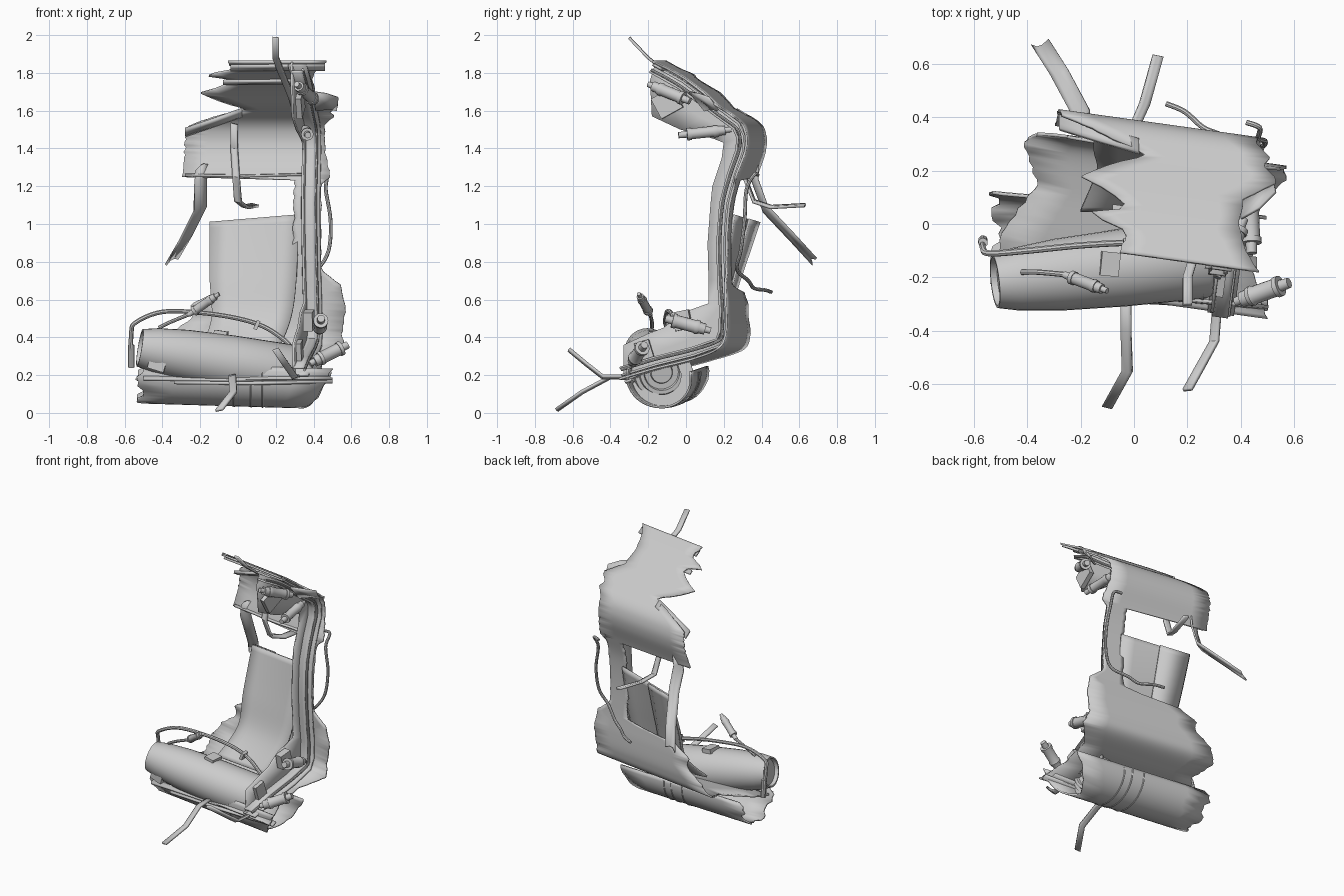
import bpy, bmesh, math, random
from mathutils import Vector

if "Cube" in bpy.data.objects:
    bpy.data.objects.remove(bpy.data.objects["Cube"])
random.seed(4)
SK = -0.14  # whole section is yawed a little

def finish(ob, thick=0.0):
    bpy.ops.object.select_all(action='DESELECT')
    ob.select_set(True)
    bpy.context.view_layer.objects.active = ob
    if thick:
        m = ob.modifiers.new("thickness", 'SOLIDIFY')
        m.thickness = thick
        m.offset = 0
    bpy.ops.object.shade_smooth_by_angle(angle=math.radians(35))
    return ob

def grid(name, rows, thick=0.012):
    n = len(rows[0])
    verts = [tuple(p) for r in rows for p in r]
    faces = [(i*n+j, i*n+j+1, (i+1)*n+j+1, (i+1)*n+j)
             for i in range(len(rows)-1) for j in range(n-1)]
    me = bpy.data.meshes.new(name)
    me.from_pydata(verts, [], faces)
    ob = bpy.data.objects.new(name, me)
    bpy.context.collection.objects.link(ob)
    return finish(ob, thick)

def spline(pts, k=6):
    pts = [Vector(p) for p in pts]
    out = []
    for i in range(len(pts)-1):
        p0, p1, p2, p3 = pts[max(i-1, 0)], pts[i], pts[i+1], pts[min(i+2, len(pts)-1)]
        for s in range(k):
            t = s/k
            out.append(0.5*((2*p1)+(p2-p0)*t+(2*p0-5*p1+4*p2-p3)*t*t+(3*p1-p0-3*p2+p3)*t**3))
    return out+[pts[-1]]

def ribbon(name, pts, w, wdir=(1, 0.0, 0), t=0.012, k=1, channel=0.0):
    d = Vector(wdir).normalized()*w/2
    up = Vector((0, -channel, channel))
    return grid(name, [[p-d, p-d*0.3+up, p+d*0.3+up, p+d] for p in spline(pts, k)], t)

def pipe(name, pts, r):
    cu = bpy.data.curves.new(name, 'CURVE')
    cu.dimensions = '3D'
    cu.bevel_depth, cu.bevel_resolution, cu.use_fill_caps = r, 2, True
    sp = cu.splines.new('POLY')
    q = spline(pts, 5)
    sp.points.add(len(q)-1)
    for a, p in zip(sp.points, q):
        a.co = (*p, 1)
    ob = bpy.data.objects.new(name, cu)
    bpy.context.collection.objects.link(ob)
    bpy.ops.object.select_all(action='DESELECT')
    ob.select_set(True)
    bpy.context.view_layer.objects.active = ob
    bpy.ops.object.convert(target='MESH')
    return finish(bpy.context.object)

def lathe(name, a, b, prof, seg=20):
    """Revolve (t, radius) pairs about the line a-b."""
    a, b = Vector(a), Vector(b)
    ax = b-a
    u = ax.orthogonal().normalized()
    v = ax.normalized().cross(u)
    rows = [[a+ax*t+(u*math.cos(g)+v*math.sin(g))*r
             for g in [2*math.pi*i/seg for i in range(seg+1)]] for t, r in prof]
    ob = grid(name, rows, 0)
    bm = bmesh.new()
    bm.from_mesh(ob.data)
    bmesh.ops.remove_doubles(bm, verts=bm.verts, dist=1e-5)
    bmesh.ops.recalc_face_normals(bm, faces=bm.faces)
    bm.to_mesh(ob.data)
    bm.free()
    return finish(ob)

def box(name, loc, size, rot=(0, 0, -0.14)):
    bpy.ops.mesh.primitive_cube_add(size=1, location=loc, rotation=rot)
    ob = bpy.context.object
    ob.name, ob.scale = name, size
    return ob

def table(tab, u):
    for (a, x), (b, y) in zip(tab, tab[1:]):
        if a <= u <= b:
            return x+(y-x)*(u-a)/(b-a)

# outer skin: C-shaped profile (y, z) with torn left and right edges
prof = [(-.16, 1.86), (0, 1.77), (.2, 1.62), (.3, 1.545), (.335, 1.47), (.33, 1.38), (.285, 1.25), (.245, 1.1),
        (.23, .9), (.235, .7), (.245, .55), (.24, .42), (.2, .34), (.05, .285), (-.15, .235), (-.33, .18)]
left = [(0, -.05), (.6, -.03), (.85, -.17), (1.05, -.02), (1.3, -.08), (1.5, -.2), (1.75, -.1), (2.1, .05),
        (2.5, -.08), (3.4, -.27), (6, -.29), (6.05, .3), (9.2, .29), (9.35, -.12), (9.5, -.16), (9.8, -.25),
        (10.3, -.24), (11, -.36), (12, -.41), (12.3, -.4), (13, -.36), (14, -.5), (15, -.5)]
right = [(0, .47), (.5, .42), (1, .39), (1.5, .41), (1.9, .54), (2.3, .48), (2.6, .51), (3.2, .46), (5, .46),
         (6, .49), (6.3, .44), (8.7, .44), (9.1, .54), (10, .57), (11, .55), (12, .57), (13, .45), (14, .44), (15, .5)]
K = 8
path = spline([(0, *p) for p in prof], K)
rows = []
for i, p in enumerate(path):
    u = i/K
    a = table(left, u)+random.uniform(-.006, .006)
    b = table(right, u)+random.uniform(-.003, .003)
    xs = [a+(b-a)*j/6 for j in range(7)]
    rows.append([(x, p.y+SK*(x-.33), p.z) for x in xs])
grid("outer_skin", rows, 0.012)

# frame web that follows the inside of the skin
inner = [(-.19, 1.76), (-.18, 1.57), (-.03, 1.5), (.15, 1.45), (.2, 1.43), (.19, 1.35), (.14, 1.2), (.13, 1.1),
         (.115, .9), (.12, .7), (.12, .58), (-.02, .53), (-.12, .45), (-.2, .42), (-.33, .36), (-.33, .24)]
def fx(y, z):
    return .325+.14*y-.02*(z-1)
web = [[Vector((fx(q[0], q[1]), q[0], q[1])) for q in
        [(o[0]+(n[0]-o[0])*t, o[1]+(n[1]-o[1])*t) for t in (.02, .2, .5, 1)]] for o, n in zip(prof, inner)]
grid("frame_web", web, 0.012)

# frame flanges
def offset(d):
    out = []
    for i, p in enumerate(prof):
        a, b = prof[max(i-1, 0)], prof[min(i+1, len(prof)-1)]
        t = Vector((b[0]-a[0], b[1]-a[1])).normalized()
        y, z = p[0]+t.y*d, p[1]-t.x*d
        out.append((fx(y, z)+.03, y, z))
    return out
for name, d, w in (("outer_flange", .02, .1), ("inner_flange", .06, .06)):
    ribbon(name, offset(d), w, (1, SK, 0))
pipe("frame_cable", [(p[0]+.03, p[1], p[2]) for p in offset(.05)], .008)

# bent inner panel
L = spline([(-.15, .38, 1.01), (-.15, .28, .72), (-.14, .2, .5), (-.2, .05, .33)])
R = spline([(.32, .255, 1.05), (.31, .2, .72), (.28, .15, .5), (.2, .05, .3)])
grid("inner_panel", [[a.lerp(b, j/5) for j in range(6)] for a, b in zip(L, R)], .012)
grid("panel_seam_plate", [[a.lerp(b, j)+Vector((0, .012, 0)) for j in (.02, .45)] for a, b in zip(L[:14], R[:14])], .01)

# torn belly trough
rows = []
for i in range(25):
    g = math.radians(165+205*i/24)
    up = abs(i-12)/12
    a = -.52+(.02 if i % 6 < 3 else -.015)+random.uniform(-.008, .008)
    b = .34+.16*up+random.uniform(-.006, .006)
    xs = [a+(b-a)*j/6 for j in range(7)]
    rows.append([(x, -.1-.09*x+.17*math.cos(g), .205-.03*x+(.165)*math.sin(g)) for x in xs])
grid("belly_trough", rows, .012)
for x in (-.02, .07, .13):
    arc = [(x, -.1-.09*x+.174*math.cos(g), .205-.03*x+.169*math.sin(g))
           for g in [math.radians(175+190*i/12) for i in range(13)]]
    pipe("belly_band", arc, .006)
# bulkhead closing the trough behind the tank end
lathe("trough_bulkhead", (.265, -.125, .197), (.275, -.126, .197), [(0, .1), (0, .165), (1, .165), (1, .1)], 32)

# barrel tank with stepped end rings
lathe("tank", (-.52, -.215, .345), (.27, -.13, .215),
      [(.03, 0), (.03, .085), (0, .09), (0, .1), (.1, .118), (.3, .135), (.6, .145), (.98, .148), (1, .142),
       (1, .12), (1.02, .115), (1.02, .095), (1, .09), (1, .06), (1.02, .055), (1.02, 0)], 32)
box("tank_pad", (-.09, -.15, .42), (.07, .09, .03), (0, .15, -.1))
box("tank_foot", (-.43, -.29, .25), (.09, .03, .05), (0, .3, -.1))

# rails along the floor edge and roof edge
for x0, x1, y, z, w in ((-.5, .44, -.26, .185, .05), (-.34, .5, -.28, .165, .04), (-.48, .3, -.22, .205, .05)):
    ribbon("floor_rail", [(x0, y+.02, z), ((x0+x1)/2, y, z-.005), (x1, y-.025, z+.005)], w, (0, 1, .35), .014)
for x0, x1, y, z, w in ((-.04, .46, -.13, 1.825, .05), (-.08, .38, .0, 1.75, .03)):
    ribbon("roof_rail", [(x0, y+SK*(x0-.33), z), (x1, y+SK*(x1-.33), z+.005)], w, (0, .85, -.5), .014)
ribbon("torn_edge_rail", [(-.28, .38, 1.485), (-.12, .33, 1.54), (.02, .29, 1.59)], .06, (0, .8, -.5), .02)
ribbon("rear_edge_rail", [(-.28, .365, 1.26), (.05, .32, 1.255), (.42, .27, 1.265)], .02, (0, 1, .2), .012)

# loose bent strips
ribbon("strip_rear_left", [(-.19, .37, 1.3), (-.2, .37, 1.22), (-.2, .42, 1.08), (-.28, .57, .92), (-.35, .68, .8)], .075, (1, .3, .5), channel=.015)
ribbon("strip_rear_middle", [(-.02, .32, 1.53), (-.02, .36, 1.4), (-.01, .31, 1.25), (.0, .36, 1.12), (.04, .45, 1.09), (.09, .63, 1.1)], .04, (1, -.2, -.25), .014)
ribbon("strip_roof", [(.2, -.3, 1.985), (.2, -.2, 1.88), (.23, -.1, 1.8), (.28, .05, 1.68), (.33, .2, 1.52)], .035, (1, 0, -.1), .014)
ribbon("strip_front", [(-.03, -.22, .2), (-.03, -.4, .19), (-.025, -.55, .11), (-.1, -.685, .015)], .04, (1, -.25, .2), .014)
ribbon("strip_front_right", [(.32, -.15, .24), (.31, -.32, .19), (.3, -.44, .19), (.25, -.53, .26), (.2, -.62, .335)], .035, (.9, .1, .35), .014)

# actuators: stepped barrels with rods
def actuator(name, a, b, r):
    lathe(name, a, b, [(0, 0), (0, r*.45), (.12, r*.5), (.12, r*.8), (.25, r*.85), (.25, r), (.32, r*1.08),
                       (.36, r*.95), (.76, r*.95), (.76, r*1.1), (.84, r*1.1), (.84, r*.6), (1, r*.55), (1, 0)], 16)
actuator("actuator_roof", (.31, -.2, 1.74), (.41, .02, 1.65), .033)
actuator("actuator_upper", (.35, .24, 1.5), (.37, -.04, 1.47), .03)
actuator("actuator_lower", (.43, .13, .435), (.44, -.11, .5), .036)
actuator("actuator_corner", (.38, -.29, .26), (.58, -.22, .36), .036)
actuator("actuator_left", (-.1, -.25, .63), (-.26, -.19, .52), .024)

# pipes and hanging cables
pipe("left_feed_pipe", [(-.42, -.18, .45), (-.36, -.18, .48), (-.25, -.19, .525)], .01)
pipe("tank_pipe", [(-.565, -.06, .25), (-.565, -.09, .42), (-.54, -.11, .48), (-.4, -.1, .535), (-.2, -.08, .53),
                   (0, -.07, .5), (.14, -.08, .455), (.24, -.1, .39), (.28, -.1, .35)], .012)
lathe("pipe_fitting", (-.565, -.07, .36), (-.565, -.06, .24), [(0, 0), (0, .018), (1, .018), (1, 0)], 10)
box("pipe_clip", (.1, -.08, .465), (.02, .05, .05), (0, .4, 0))
pipe("hanging_cable", [(.42, .38, 1.26), (.47, .36, 1.26), (.465, .32, 1.18), (.49, .31, 1.02), (.48, .29, .86),
                       (.42, .27, .76), (.33, .33, .7), (.26, .36, .66), (.19, .42, .65), (.12, .45, .64)], .01)

# brackets on the frame
box("roof_bracket", (.33, -.1, 1.64), (.03, .13, .12), (.5, 0, -.14))
box("lower_bracket", (.375, -.02, .49), (.05, .09, .1), (.2, 0, -.14))
box("front_bracket", (.32, -.22, .33), (.04, .08, .1), (.3, 0, -.14))
grid("roof_torn_tab", [[(.4, .02, 1.7), (.47, .06, 1.69), (.53, .12, 1.67)],
                       [(.41, .1, 1.6), (.48, .14, 1.61), (.52, .17, 1.6)]], .012)
